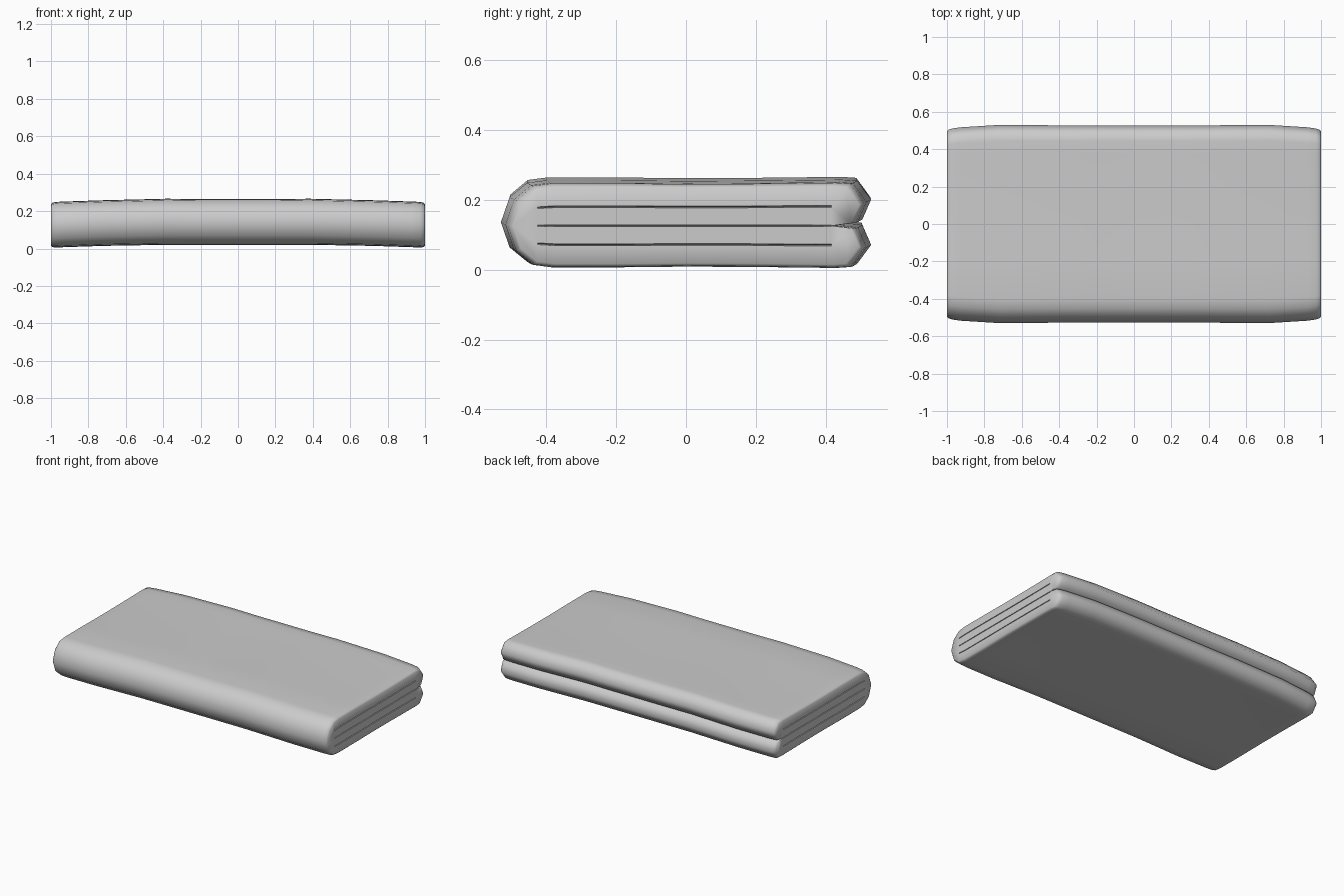
import bpy, bmesh, math

if "Cube" in bpy.data.objects:
    bpy.data.objects.remove(bpy.data.objects["Cube"])

# Upper half of the folded cross-section: (y, height above the middle fold)
HALF = [(-.53, 0), (-.505, .072), (-.455, .113), (-.40, .12), (-.2, .12), (0, .118),
        (.2, .119), (.38, .121), (.445, .122), (.49, .119), (.53, .065), (.505, .008), (.445, 0)]
# Lengthwise stations: (x, width scale, height scale, middle height)
STATIONS = [(0, .995, 1, .142), (.2, .995, 1, .142), (.38, .995, 1.01, .143), (.72, 1, 1, .136),
            (.93, .975, 1, .129), (.975, .962, 1, .127), (.992, .95, .97, .126), (1, .935, .91, .126)]
FIRST, LAST = 2, 8      # profile columns spanned by the layer creases
N = len(HALF)

bm = bmesh.new()


def add_ring(side, station):
    x, sy, sh, mid = station
    upper = [bm.verts.new((side * x, y * sy, mid + h * sh)) for y, h in HALF]
    lower = [bm.verts.new((side * x, y * sy, mid - h * sh)) for y, h in HALF[1:-1]]
    return upper + lower[::-1]


def add_cap(side, ring):
    """End of the towel: stacked layers divided by narrow creases."""
    fractions = [f + d for f in (.25, .5, .75) for d in (-.012, 0, .012)]
    columns = []
    for i in range(FIRST, LAST + 1):
        top, bottom = ring[i], ring[-i]
        column = [top]
        for k, f in enumerate(fractions):
            if i == LAST and k == 4:
                column.append(ring[N - 1])
                continue
            p = top.co.lerp(bottom.co, f)
            if k % 3 == 1 and FIRST < i < LAST:
                p.x -= side * .012
            column.append(bm.verts.new(p))
        columns.append(column + [bottom])
    for a, b in zip(columns, columns[1:]):
        for k in range(len(a) - 1):
            bm.faces.new((a[k], a[k + 1], b[k + 1], b[k]))
    # Rounded fold at the front, two loose lobes at the back
    bm.faces.new([ring[1], ring[0], ring[-1]] + columns[0][::-1])
    back = columns[-1]
    bm.faces.new(back[:6] + [ring[i] for i in range(N - 2, LAST, -1)])
    bm.faces.new(back[5:] + [ring[-i] for i in range(LAST + 1, N - 1)])


# Skin of the towel, end to end
rings = [add_ring(-1, s) for s in STATIONS[:0:-1]] + [add_ring(1, s) for s in STATIONS]
for a, b in zip(rings, rings[1:]):
    for i in range(len(a)):
        j = (i + 1) % len(a)
        bm.faces.new((a[i], a[j], b[j], b[i]))
add_cap(-1, rings[0])
add_cap(1, rings[-1])
bmesh.ops.recalc_face_normals(bm, faces=bm.faces)

mesh = bpy.data.meshes.new("folded_towel")
bm.to_mesh(mesh)
bm.free()
towel = bpy.data.objects.new("folded_towel", mesh)
bpy.context.collection.objects.link(towel)

grey = bpy.data.materials.new("light grey cloth")
grey.diffuse_color = (.6, .6, .6, 1)
grey.use_nodes = True
grey.node_tree.nodes["Principled BSDF"].inputs["Base Color"].default_value = grey.diffuse_color
mesh.materials.append(grey)

bpy.context.view_layer.objects.active = towel
towel.select_set(True)
bpy.ops.object.shade_smooth_by_angle(angle=math.radians(65))
